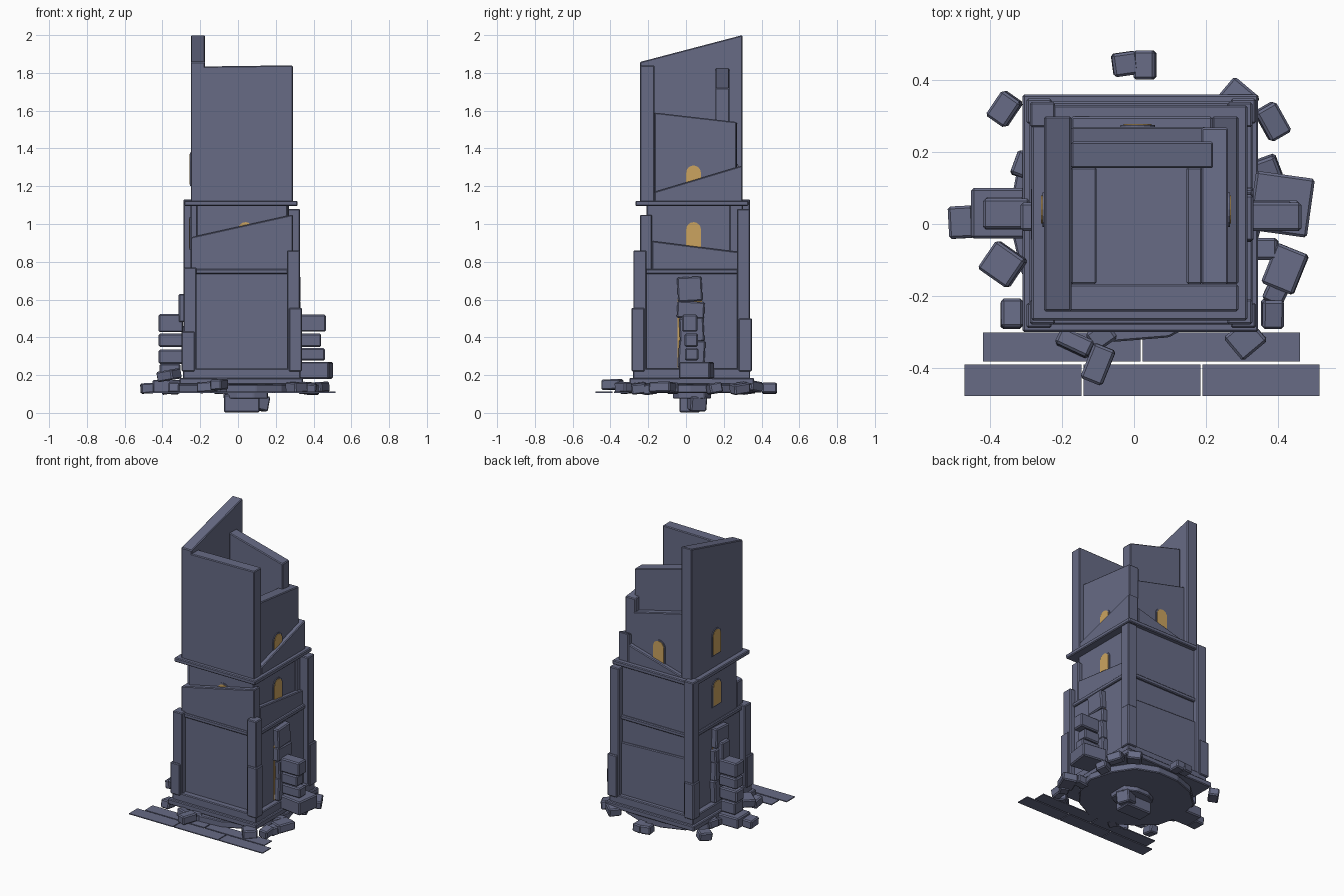
import bpy, bmesh, math, random
from mathutils import Matrix, Vector

random.seed(4)
CX, CY = 0.02, 0.03  # tower axis


def material(name, rgb):
    m = bpy.data.materials.new(name)
    m.diffuse_color = (*rgb, 1)
    return m


slate = material("slate stone", (0.135, 0.147, 0.235))
gold = material("warm window light", (0.60, 0.37, 0.115))


def finish(bm, name, mat, bevel):
    bmesh.ops.recalc_face_normals(bm, faces=bm.faces)
    if bevel:
        bmesh.ops.bevel(bm, geom=bm.edges[:], offset=bevel, segments=1, affect='EDGES')
    me = bpy.data.meshes.new(name)
    bm.to_mesh(me)
    bm.free()
    me.materials.append(mat)
    ob = bpy.data.objects.new(name, me)
    bpy.context.collection.objects.link(ob)
    return ob


def prism(name, pts, axis, a, b, mat=slate, bevel=0.005):
    """Extrude a profile from a to b; profile is (y,z) for x, (x,z) for y, (x,y) for z."""
    bm = bmesh.new()
    put = {'x': lambda p, t: (t, p[0], p[1]),
           'y': lambda p, t: (p[0], t, p[1]),
           'z': lambda p, t: (p[0], p[1], t)}[axis]
    lo = [bm.verts.new(put(p, a)) for p in pts]
    hi = [bm.verts.new(put(p, b)) for p in pts]
    bm.faces.new(lo)
    bm.faces.new(hi)
    n = len(pts)
    for i in range(n):
        j = (i + 1) % n
        bm.faces.new((lo[i], lo[j], hi[j], hi[i]))
    return finish(bm, name, mat, bevel)


def box(name, x0, x1, y0, y1, z0, z1, bevel=0.005):
    return prism(name, [(x0, y0), (x1, y0), (x1, y1), (x0, y1)], 'z', z0, z1, bevel=bevel)


def block(name, c, size, rot=(0, 0, 0), bevel=0.007):
    """Loose stone: centre, size, rotation in degrees (x, y, z)."""
    bm = bmesh.new()
    bmesh.ops.create_cube(bm, size=1)
    m = Matrix.Translation(c)
    for ang, ax in zip(reversed(rot), 'ZYX'):
        m = m @ Matrix.Rotation(math.radians(ang), 4, ax)
    bm.transform(m @ Matrix.Diagonal((*size, 1)))
    return finish(bm, name, slate, bevel)


def slope(name, axis, u0, u1, z0, za, zb, a, b):
    """Wall whose top runs from za at u0 to zb at u1."""
    return prism(name, [(u0, z0), (u1, z0), (u1, zb), (u0, za)], axis, a, b)


def arch(c, w, z0, z1):
    r = w / 2
    top = [(c + r * math.cos(math.pi * i / 8), z1 - r + r * math.sin(math.pi * i / 8)) for i in range(9)]
    return [(c + r, z0)] + top + [(c - r, z0)]


def window(name, axis, c, face, out, z0, z1):
    """Glowing arched pane inside a thin stone surround."""
    prism(name + "_surround", arch(c, 0.096, z0 - 0.008, z1 + 0.008), axis,
          face - out * 0.01, face + out * 0.005, bevel=0)
    prism(name + "_pane", arch(c, 0.078, z0, z1), axis,
          face, face + out * 0.008, gold, bevel=0)


# --- foundation ---
ground = [(CX + r * math.cos(a), 0.02 + r * math.sin(a))
          for a, r in ((2 * math.pi * i / 14, random.uniform(0.33, 0.38)) for i in range(14))]
prism("ground_slab", ground, 'z', 0.105, 0.15)
box("plinth", -0.31, 0.345, -0.30, 0.36, 0.15, 0.185)
box("plinth_step", -0.29, 0.33, -0.28, 0.34, 0.18, 0.235)

# rock hanging below the ground
under = [(0.04 + r * math.cos(a), 0.03 + 0.75 * r * math.sin(a))
         for a, r in ((2 * math.pi * i / 10, random.uniform(0.11, 0.15)) for i in range(10))]
prism("under_rock", under, 'z', 0.075, 0.11)
block("under_rock_core", (0.02, 0.02, 0.05), (0.19, 0.11, 0.095))
block("under_rock_chip", (0.11, 0.055, 0.055), (0.09, 0.09, 0.08), (0, 12, 20))

# --- lower storey ---
box("lower_wall", -0.25, 0.295, -0.24, 0.30, 0.22, 0.75)
prism("lower_back_wall", [(-0.25, 0.22), (0.29, 0.22), (0.29, 0.58), (-0.25, 0.60)], 'y', 0.28, 0.312)
box("storey_band", -0.265, 0.308, -0.254, 0.315, 0.735, 0.762)

# corner piers with thicker broken footings
for name, sx, sy, top, foot in (("front_left", -1, -1, 0.77, 0.43), ("front_right", 1, -1, 0.86, 0.555),
                                ("back_right", 1, 1, 1.08, 0.50), ("back_left", -1, 1, 1.13, 0.46)):
    for part, off, h in (("pier", 0.274, top), ("footing", 0.284, foot)):
        x, y = CX + sx * off, CY + sy * off
        box(name + "_" + part, x - 0.035, x + 0.035, y - 0.035, y + 0.035, 0.22, h)

# --- middle storey: inner shell with broken outer walls ---
box("middle_shell", -0.22, 0.262, -0.21, 0.27, 0.75, 1.10)
slope("middle_front_wall", 'y', -0.25, 0.29, 0.75, 0.93, 1.05, -0.243, -0.18)
slope("middle_right_wall", 'x', -0.18, 0.295, 0.75, 0.91, 0.85, 0.20, 0.29)
box("middle_left_wall", -0.252, -0.18, -0.18, 0.30, 0.75, 1.10)
box("middle_back_wall", -0.25, 0.27, 0.23, 0.302, 0.75, 1.10)
box("cornice", -0.285, 0.315, -0.268, 0.33, 1.095, 1.123)
window("middle_front_window", 'y', 0.04, -0.21, -1, 0.87, 1.01)
window("middle_right_window", 'x', 0.04, 0.262, 1, 0.87, 1.01)
window("middle_left_window", 'x', 0.04, -0.252, -1, 0.87, 1.03)

# --- upper storey: ruined nested walls ---
slope("upper_front_wall", 'y', -0.25, 0.29, 1.11, 1.833, 1.84, -0.243, -0.167)
slope("upper_left_wall", 'x', -0.243, 0.299, 1.11, 1.858, 2.0, -0.25, -0.174)
slope("upper_right_wall", 'x', -0.167, 0.299, 1.11, 1.17, 1.31, 0.217, 0.29)
slope("upper_back_wall", 'y', -0.174, 0.217, 1.11, 1.13, 1.24, 0.226, 0.299)
slope("inner_right_wall", 'x', -0.167, 0.268, 1.11, 1.59, 1.54, 0.187, 0.262)
slope("inner_back_wall", 'y', -0.174, 0.2, 1.11, 1.54, 1.45, 0.195, 0.27)
slope("core_back_wall", 'y', -0.174, 0.22, 1.11, 1.825, 1.72, 0.155, 0.229)
box("core_right_ledge", 0.146, 0.19, -0.167, 0.158, 1.11, 1.25)
box("core_left_ledge", -0.176, -0.104, -0.167, 0.158, 1.11, 1.25)
window("upper_right_window", 'x', 0.04, 0.262, 1, 1.16, 1.31)
window("upper_back_window", 'y', 0.01, 0.27, 1, 1.15, 1.31)
window("upper_left_window", 'x', 0.04, -0.25, -1, 1.21, 1.37)

# --- blocked doorways on both sides, with stepped stone stacks ---
for name, face, out in (("right", 0.295, 1), ("left", -0.25, -1)):
    prism(name + "_door_glow", arch(0.02, 0.13, 0.24, 0.66), 'x', face, face + out * 0.006, gold, 0)
    for i, (y, z, w, h) in enumerate(((0.02, 0.655, 0.13, 0.13), (0.025, 0.545, 0.145, 0.09),
                                      (0.03, 0.44, 0.13, 0.13), (0.03, 0.31, 0.14, 0.15))):
        block(f"{name}_door_stone_{i}", (face + out * 0.012, y, z), (0.05, w, h), (3 * (-1) ** i, 0, 0))
for name, stack in (
    ("right", ((0.395, 0.02, 0.475, 0.14, 0.08, 0.09), (0.38, 0.028, 0.385, 0.12, 0.07, 0.07),
               (0.39, 0.03, 0.31, 0.14, 0.07, 0.065), (0.41, 0.055, 0.225, 0.165, 0.165, 0.09))),
    ("left", ((-0.355, 0.028, 0.475, 0.13, 0.085, 0.095), (-0.355, 0.03, 0.385, 0.13, 0.08, 0.07),
              (-0.355, 0.025, 0.297, 0.13, 0.08, 0.075), (-0.37, 0.03, 0.14, 0.165, 0.14, 0.07),
              (-0.36, 0.03, 0.22, 0.11, 0.09, 0.08)))):
    for i, (x, y, z, a, b, c) in enumerate(stack):
        block(f"{name}_stack_{i}", (x, y, z), (a, b, c), (0, 0, -8 if (name, i) == ("right", 3) else 0))
block("left_wall_chip", (-0.29, 0.02, 0.555), (0.05, 0.08, 0.15))

# --- fallen stones: x, y, z, length, width, turn ---
fallen = ((-0.36, 0.32, 0.13, 0.065, 0.085, -35), (-0.025, 0.445, 0.13, 0.07, 0.065, 8),
          (0.03, 0.442, 0.13, 0.06, 0.08, 0), (0.29, 0.35, 0.14, 0.09, 0.08, -40),
          (0.385, 0.285, 0.13, 0.065, 0.095, 30), (0.42, -0.125, 0.135, 0.095, 0.12, -22),
          (0.395, -0.19, 0.125, 0.06, 0.06, -25), (0.385, -0.25, 0.13, 0.06, 0.08, 0),
          (0.31, -0.32, 0.135, 0.09, 0.085, 40), (-0.10, -0.39, 0.15, 0.065, 0.105, -22),
          (-0.165, -0.33, 0.135, 0.10, 0.05, -25), (-0.365, -0.112, 0.2, 0.10, 0.095, -35),
          (-0.34, -0.25, 0.13, 0.06, 0.08, 0), (-0.31, 0.165, 0.14, 0.05, 0.07, -20),
          (-0.48, 0.005, 0.13, 0.07, 0.09, 3), (0.37, 0.15, 0.13, 0.07, 0.07, 20),
          (0.36, -0.07, 0.13, 0.08, 0.06, 0), (-0.09, -0.31, 0.13, 0.07, 0.06, 35))
for i, (x, y, z, a, b, turn) in enumerate(fallen):
    block(f"fallen_stone_{i}", (x, y, z), (a, b, 0.055),
          (random.uniform(-9, 9), random.uniform(-9, 9), turn))

# --- thin paving strips in front ---
for y0, y1, x0, length, n in ((-0.382, -0.302, -0.42, 0.438, 2), (-0.478, -0.39, -0.471, 0.325, 3)):
    for i in range(n):
        x = x0 + i * (length + 0.006)
        box(f"paving_{n}_{i}", x, x + length, y0, y1, 0.106, 0.112, bevel=0)
